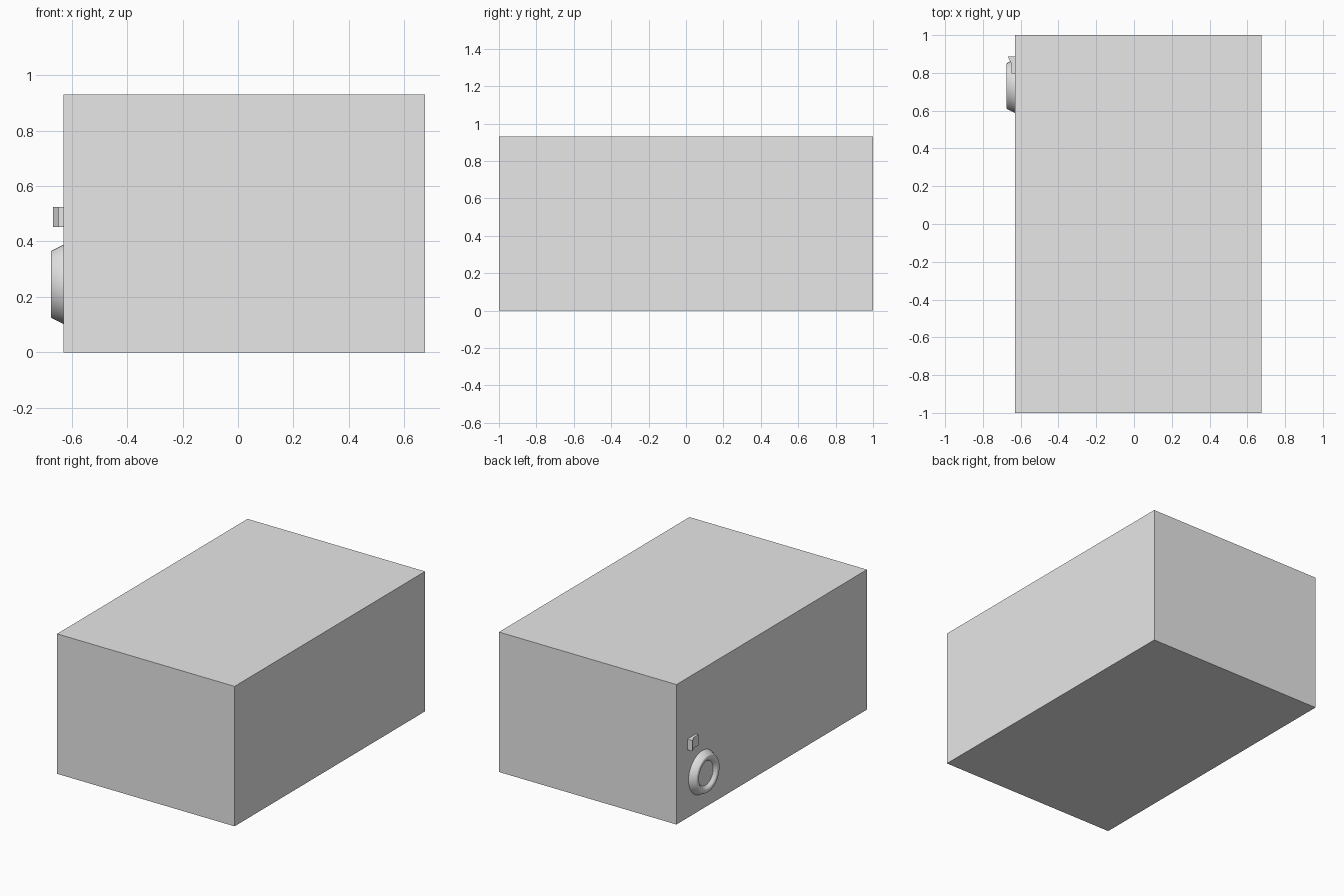
import bpy
import bmesh
import math
from mathutils import Vector, Matrix

default = bpy.data.objects.get("Cube")
if default:
    bpy.data.objects.remove(default, do_unlink=True)

# Single flat colour
grey = bpy.data.materials.new("light_grey")
grey.use_nodes = True
COLOUR = (0.8, 0.8, 0.8, 1)
grey.diffuse_color = COLOUR
grey.node_tree.nodes["Principled BSDF"].inputs["Base Color"].default_value = COLOUR

WALL_X = -0.63  # side wall that carries the fittings


def add_object(name, bm):
    bmesh.ops.recalc_face_normals(bm, faces=bm.faces)
    mesh = bpy.data.meshes.new(name)
    bm.to_mesh(mesh)
    bm.free()
    mesh.materials.append(grey)
    obj = bpy.data.objects.new(name, mesh)
    bpy.context.collection.objects.link(obj)
    return obj


# Main box
bm = bmesh.new()
bmesh.ops.create_cube(bm, size=1)
bmesh.ops.scale(bm, vec=(1.305, 2, 0.93), verts=bm.verts)
bmesh.ops.translate(bm, vec=(WALL_X + 1.305 / 2, 0, 0.465), verts=bm.verts)
add_object("box_body", bm)

# Round dial: profile of (radius, distance out from the wall), spun about x
DIAL = Vector((WALL_X, 0.73, 0.245))
profile = [(0, 0), (0.143, 0), (0.122, 0.042), (0.117, 0.045),
           (0.1, 0.045), (0.095, 0.042), (0.08, 0.025), (0, 0.025)]
bm = bmesh.new()
verts = [bm.verts.new(DIAL + Vector((-out, radius, 0))) for radius, out in profile]
edges = [bm.edges.new(pair) for pair in zip(verts, verts[1:])]
bmesh.ops.spin(bm, geom=verts + edges, cent=DIAL, axis=(1, 0, 0),
               angle=math.tau, steps=48, use_merge=True)
bmesh.ops.remove_doubles(bm, verts=bm.verts, dist=0.0005)
dial = add_object("round_dial", bm)
bpy.ops.object.select_all(action="DESELECT")
dial.select_set(True)
bpy.context.view_layer.objects.active = dial
bpy.ops.object.shade_smooth_by_angle(angle=math.radians(35))

# Small catch: plan outline of (distance out from the wall, y), extruded upwards
outline = [(0, 0.796), (0.018, 0.796), (0.018, 0.845), (0.038, 0.886), (0, 0.886)]
bm = bmesh.new()
base = bm.faces.new([bm.verts.new((WALL_X - out, y, 0.453)) for out, y in outline])
top = bmesh.ops.extrude_face_region(bm, geom=[base], use_keep_orig=True)
lifted = [v for v in top["geom"] if isinstance(v, bmesh.types.BMVert)]
bmesh.ops.translate(bm, vec=(0, 0, 0.071), verts=lifted)
add_object("small_catch", bm)
